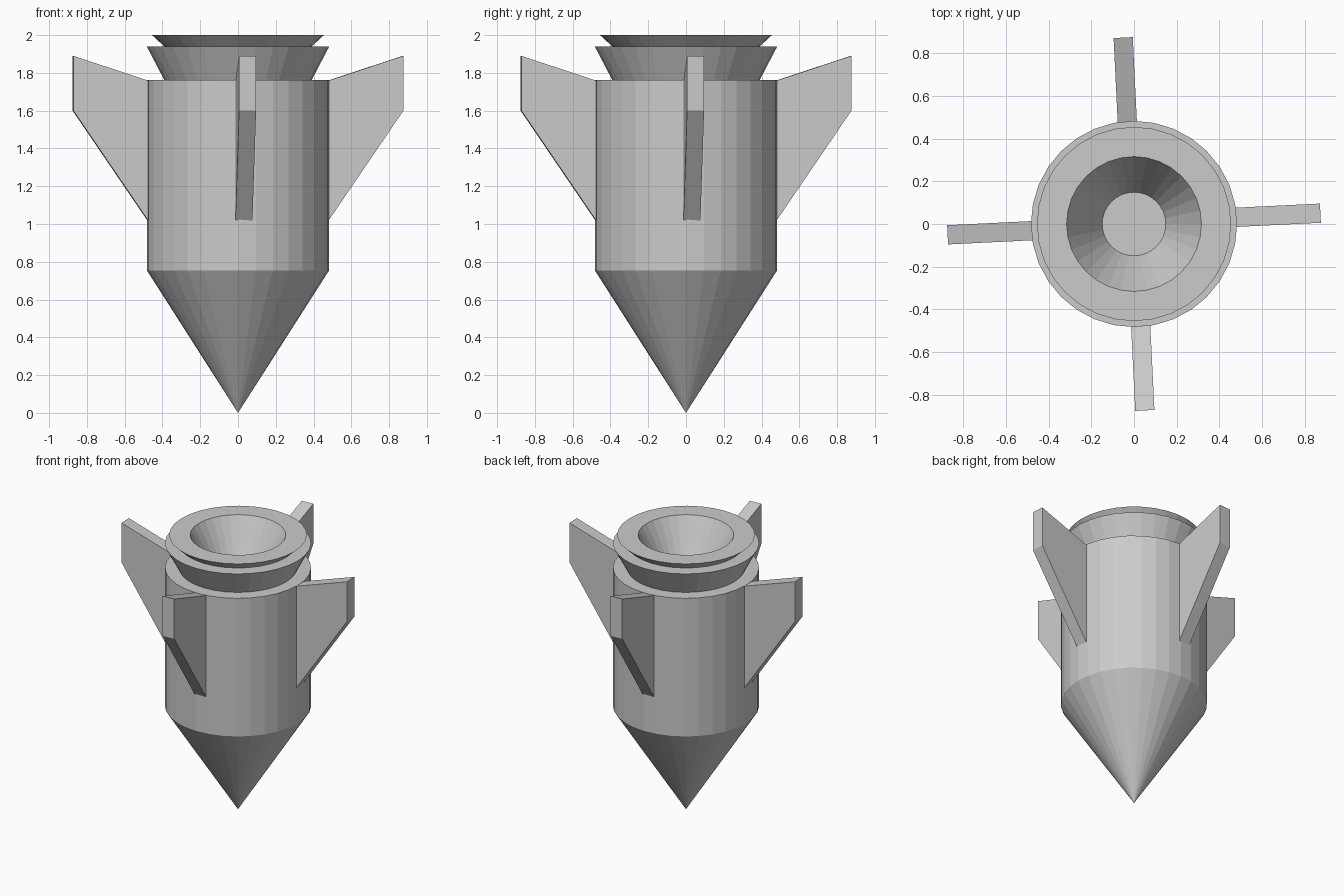
import bpy, bmesh
from math import cos, sin, tau, pi, radians
from mathutils import Matrix

if "Cube" in bpy.data.objects:
    bpy.data.objects.remove(bpy.data.objects["Cube"])

SIDES = 32


def finish(name, bm):
    bmesh.ops.remove_doubles(bm, verts=bm.verts, dist=1e-5)
    bmesh.ops.recalc_face_normals(bm, faces=bm.faces)
    mesh = bpy.data.meshes.new(name)
    bm.to_mesh(mesh)
    bm.free()
    obj = bpy.data.objects.new(name, mesh)
    bpy.context.collection.objects.link(obj)
    return obj


def lathe(name, profile):
    """Flat-sided solid of revolution from (radius, z) points."""
    bm = bmesh.new()
    verts = [bm.verts.new((r, 0, z)) for r, z in profile]
    edges = [bm.edges.new(pair) for pair in zip(verts, verts[1:])]
    bmesh.ops.spin(bm, geom=verts + edges, cent=(0, 0, 0), axis=(0, 0, 1),
                   angle=tau, steps=SIDES, use_duplicate=False)
    return finish(name, bm)


def fin(name, angle):
    """Swept fin plate, slightly skewed from the radial direction."""
    profile = [(0.46, 0.991), (0.875, 1.60), (0.875, 1.89), (0.46, 1.753)]
    bm = bmesh.new()
    face = bm.faces.new([bm.verts.new((x, -0.037, z)) for x, z in profile])
    ext = bmesh.ops.extrude_face_region(bm, geom=[face])
    new = [v for v in ext["geom"] if isinstance(v, bmesh.types.BMVert)]
    bmesh.ops.translate(bm, verts=new, vec=(0, 0.09, 0))
    bm.transform(Matrix.Rotation(angle + radians(2.8), 4, 'Z'))
    return finish(name, bm)


# Pointed body with flared collar and hollow exhaust cup
lathe("rocket_body", [
    (0, 0), (0.483, 0.755), (0.483, 1.762),    # nose cone and hull
    (0.39, 1.762), (0.483, 1.94),              # lower flare
    (0.39, 1.94), (0.455, 2.0),                # upper flare
    (0.316, 2.0), (0.149, 1.69), (0, 1.69),    # exhaust cup
])

# Four fins around the hull
for i in range(4):
    fin(f"fin_{i + 1}", i * pi / 2)
